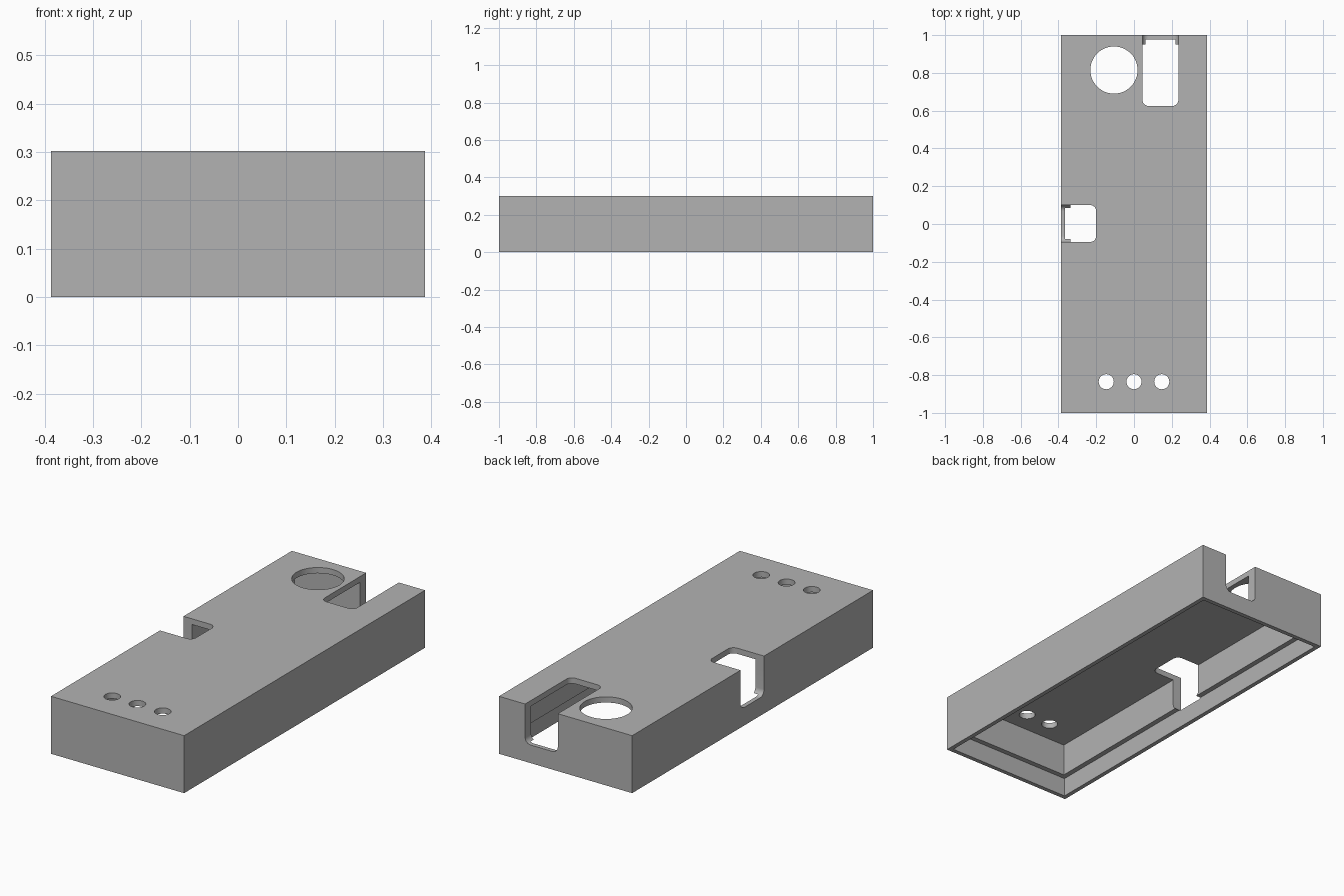
import bpy, bmesh
from math import cos, sin, pi
from mathutils import Vector

if "Cube" in bpy.data.objects:
    bpy.data.objects.remove(bpy.data.objects["Cube"])

W, L, H = 0.774, 2.0, 0.302      # outer size
WALL, LIP, TOP = 0.05, 0.023, 0.03
LEDGE = 0.10                     # height of the step inside the rim
SILL = 0.095                     # floor of the side openings
R = 0.032                        # opening corner radius

grey = bpy.data.materials.new("plain grey")
grey.use_nodes = True
grey.diffuse_color = (0.45, 0.45, 0.45, 1)
grey.node_tree.nodes["Principled BSDF"].inputs["Base Color"].default_value = (0.45, 0.45, 0.45, 1)


def prism(name, outline, axis, lo, hi):
    """Extrude a 2D outline along x, y or z from lo to hi."""
    def place(u, v, d):
        return {"x": (d, u, v), "y": (u, d, v), "z": (u, v, d)}[axis]
    bm = bmesh.new()
    face = bm.faces.new([bm.verts.new(place(u, v, lo)) for u, v in outline])
    new = bmesh.ops.extrude_face_region(bm, geom=[face])["geom"]
    moved = [g for g in new if isinstance(g, bmesh.types.BMVert)]
    bmesh.ops.translate(bm, verts=moved, vec=Vector(place(0, 0, hi - lo)))
    bmesh.ops.recalc_face_normals(bm, faces=bm.faces)
    mesh = bpy.data.meshes.new(name)
    bm.to_mesh(mesh)
    bm.free()
    mesh.materials.append(grey)
    obj = bpy.data.objects.new(name, mesh)
    bpy.context.collection.objects.link(obj)
    return obj


def rect(u0, u1, v0, v1, r=0, steps=8):
    """Rectangle outline, with rounded corners when r is set."""
    if not r:
        return [(u0, v0), (u1, v0), (u1, v1), (u0, v1)]
    corners = [(u1 - r, v1 - r), (u0 + r, v1 - r), (u0 + r, v0 + r), (u1 - r, v0 + r)]
    angles = [pi / 2 * i / steps for i in range(steps + 1)]
    return [(u + r * cos(a + k * pi / 2), v + r * sin(a + k * pi / 2))
            for k, (u, v) in enumerate(corners) for a in angles]


def circle(u, v, r, n=48):
    return [(u + r * cos(2 * pi * i / n), v + r * sin(2 * pi * i / n)) for i in range(n)]


def inset_rect(t):
    return rect(t - W / 2, W / 2 - t, t - L / 2, L / 2 - t)


case = prism("case_shell", inset_rect(0), "z", 0, H)
mid, out = H - 2 * TOP, H + 0.2

cutters = [
    # stepped cavity, open underneath
    prism("main_cavity", inset_rect(WALL), "z", -0.1, H - TOP),
    prism("lid_recess", inset_rect(LIP), "z", -0.2, LEDGE),
    # back slot: through the top, then through the wall
    prism("slot_top", rect(0.045, 0.235, 0.625, L / 2 + 0.1, R), "z", mid, out),
    prism("slot_wall", rect(0.045, 0.235, SILL, out, R), "y", L / 2 - 0.1, L / 2 + 0.2),
    # side notch: through the top, then through the wall
    prism("notch_top", rect(-W / 2 - 0.1, -0.20, -0.095, 0.10, R), "z", mid, out),
    prism("notch_wall", rect(-0.095, 0.10, SILL, out, R), "x", -W / 2 - 0.2, -W / 2 + 0.1),
    # round holes
    prism("large_hole", circle(-0.106, 0.815, 0.125), "z", mid, out),
]
cutters += [prism("small_hole", circle(x, -0.835, 0.04, 32), "z", mid, out)
            for x in (-0.147, 0, 0.147)]

# Cut every opening and remove the cutters
bpy.context.view_layer.objects.active = case
case.select_set(True)
for cutter in cutters:
    mod = case.modifiers.new(cutter.name, "BOOLEAN")
    mod.operation, mod.solver, mod.object = "DIFFERENCE", "EXACT", cutter
    bpy.ops.object.modifier_apply(modifier=mod.name)
    bpy.data.objects.remove(cutter)

bpy.ops.object.shade_smooth_by_angle(angle=pi / 6)
